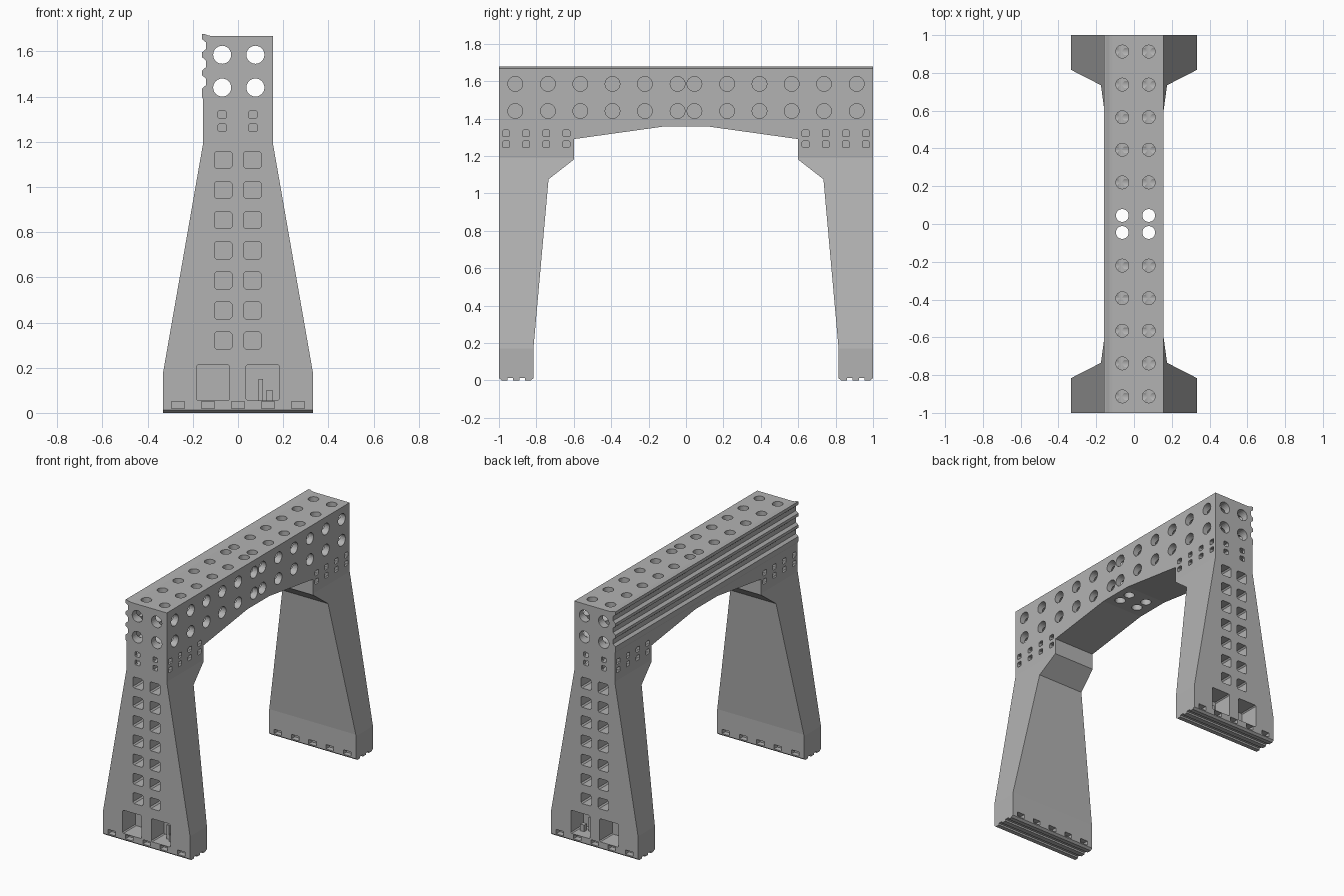
import bpy, bmesh, math
from mathutils import Vector

cube = bpy.data.objects.get("Cube")
if cube:
    bpy.data.objects.remove(cube, do_unlink=True)

steel = bpy.data.materials.new("mid_grey")
steel.use_nodes = True
GREY = (0.45, 0.45, 0.45, 1)
steel.diffuse_color = GREY
steel.node_tree.nodes["Principled BSDF"].inputs["Base Color"].default_value = GREY


def place(axis, u, v, d):
    return {"x": (d, u, v), "y": (u, d, v), "z": (u, v, d)}[axis]


def prism(bm, pts, axis, a, b):
    """Extrude a 2D outline along an axis from a to b."""
    lo = [bm.verts.new(place(axis, u, v, a)) for u, v in pts]
    hi = [bm.verts.new(place(axis, u, v, b)) for u, v in pts]
    n = len(pts)
    bm.faces.new(lo)
    bm.faces.new(hi)
    for i in range(n):
        j = (i + 1) % n
        bm.faces.new((lo[i], lo[j], hi[j], hi[i]))


def circle(u, v, r, n=24):
    return [(u + r * math.cos(2 * math.pi * i / n), v + r * math.sin(2 * math.pi * i / n))
            for i in range(n)]


def rounded(u, v, w, h, c=0.0):
    """Rectangle outline, with chamfered corners when c is set."""
    w, h = w / 2, h / 2
    if not c:
        return [(u - w, v - h), (u + w, v - h), (u + w, v + h), (u - w, v + h)]
    return [(u + x, v + y) for x, y in (
        (c - w, -h), (w - c, -h), (w, c - h), (w, h - c),
        (w - c, h), (c - w, h), (-w, h - c), (-w, c - h))]


def make(name, shapes):
    bm = bmesh.new()
    for s in shapes:
        prism(bm, *s)
    bmesh.ops.recalc_face_normals(bm, faces=bm.faces)
    me = bpy.data.meshes.new(name)
    bm.to_mesh(me)
    bm.free()
    me.materials.append(steel)
    ob = bpy.data.objects.new(name, me)
    bpy.context.scene.collection.objects.link(ob)
    return ob


def combine(ob, shapes, op="DIFFERENCE"):
    """Boolean the shapes into ob, then discard the cutter."""
    cutter = make("cutter", shapes)
    cutter.hide_render = True
    mod = ob.modifiers.new("cut", "BOOLEAN")
    mod.operation, mod.solver, mod.object = op, "EXACT", cutter
    dg = bpy.context.evaluated_depsgraph_get()
    me = bpy.data.meshes.new_from_object(ob.evaluated_get(dg))
    ob.modifiers.clear()
    ob.data = me
    bpy.data.objects.remove(cutter, do_unlink=True)


# Frame: arch outline seen from the side, cut to the tapered end outline
half = [(0.985, 0), (1, 0.012), (1, 1.8)]
inner = [(0.12, 1.357), (0.6, 1.29), (0.6, 1.18), (0.735, 1.075),
         (0.815, 0.18), (0.815, 0.012), (0.83, 0)]
arch = inner + half + [(-y, z) for y, z in reversed(inner + half)]
frame = make("gantry_frame", [(arch, "x", -0.5, 0.5)])

right = [(0.333, -0.1), (0.333, 0.17), (0.155, 1.19), (0.155, 1.668)]
lip = [(-0.113, 1.668), (-0.13, 1.67), (-0.15, 1.677), (-0.16, 1.677)]
ribs = []
for top in (1.655, 1.575, 1.495):       # moulded channels on one flank
    ribs += [(-0.16, top), (-0.142, top - 0.015), (-0.142, top - 0.045), (-0.16, top - 0.06)]
left = [(-0.16, 1.40), (-0.155, 1.39), (-0.155, 1.19), (-0.333, 0.17), (-0.333, -0.1)]
combine(frame, [(right + lip + ribs + left, "y", -1.2, 1.2)], "INTERSECT")

# Beam bores: lengthwise, crosswise and vertical
cols, rows = (-0.07, 0.077), (1.44, 1.585)
stations = [s * y for y in (0.045, 0.22, 0.393, 0.565, 0.738, 0.913) for s in (-1, 1)]
combine(frame, [(circle(x, z, 0.04), "y", -1.2, 1.2) for x in cols for z in rows])
combine(frame, [(circle(y, z, 0.0395), "x", -0.118, 0.3) for y in stations for z in rows])
combine(frame, [(circle(x, y, 0.034), "z", 1.2 if abs(y) < 0.1 else 1.405, 1.8)
                for x in (-0.062, 0.078) for y in stations])

# Small square ports on the ends and both flanks of the shoulders
ports = (1.262, 1.32)
combine(frame, [(rounded(x, z, 0.037, 0.034, 0.005), "y", s * 0.9, s * 1.2)
                for x in (-0.07, 0.066) for z in ports for s in (-1, 1)])
combine(frame, [(rounded(s * y, z, 0.037, 0.035, 0.005), "x", t * 0.045, t * 0.3)
                for y in (0.64, 0.747, 0.855, 0.962) for z in ports
                for s in (-1, 1) for t in (-1, 1)])

# Leg windows, large base openings and foot slots
ends = (-1, 1)
combine(frame, [(rounded(x, 0.32 + 0.1333 * i, 0.078, 0.076, 0.009), "y", s * 0.88, s * 1.2)
                for x in (-0.066, 0.064) for i in range(7) for s in ends])
combine(frame, [(rounded(x, 0.134, 0.146, 0.16, 0.007), "y", s * 0.86, s * 1.2)
                for x in (-0.111, 0.109) for s in ends])
for a, b in ((0.96, 1.2), (0.7, 0.85)):
    combine(frame, [(rounded(0.1325 * i, 0.035, 0.058, 0.03), "y", s * a, s * b)
                    for i in range(-2, 3) for s in ends])

# Grooves across the underside of the feet
combine(frame, [(rounded(s * y, 0, 0.03, 0.024), "x", -0.5, 0.5)
                for y in (0.875, 0.94) for s in ends])

# Service post inside one base opening of each leg
for s, label in ((-1, "front"), (1, "back")):
    make(label + "_service_post", [
        (rounded(0.1, s * 0.90, 0.02, 0.02), "z", 0.05, 0.15),
        (rounded(0.14, s * 0.92, 0.03, 0.03), "z", 0.05, 0.1)])
